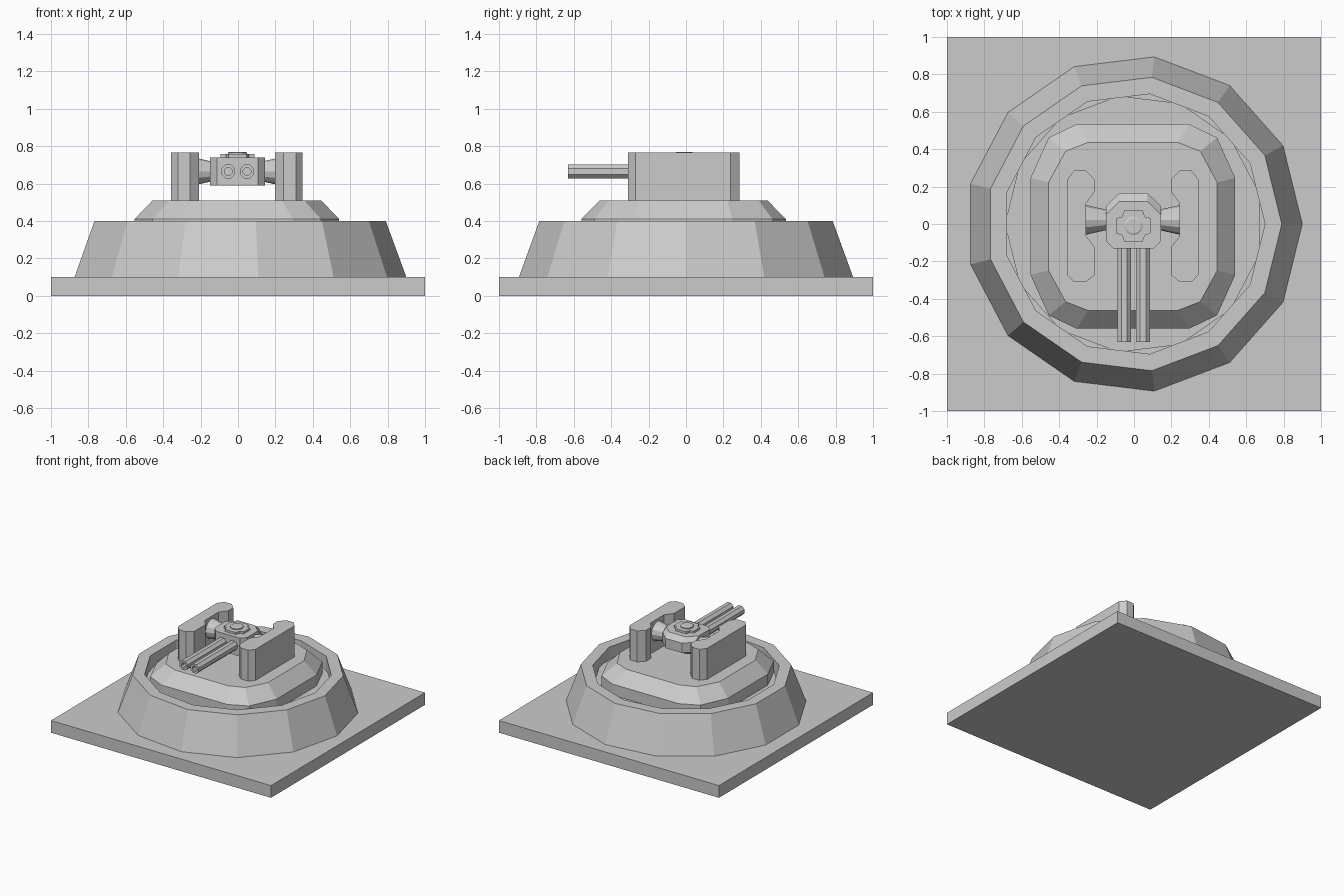
import bpy, bmesh
from math import cos, sin, pi

if "Cube" in bpy.data.objects:
    bpy.data.objects.remove(bpy.data.objects["Cube"])


def make(name, verts, faces):
    me = bpy.data.meshes.new(name)
    me.from_pydata(verts, [], faces)
    bm = bmesh.new()
    bm.from_mesh(me)
    bmesh.ops.recalc_face_normals(bm, faces=bm.faces)
    bm.to_mesh(me)
    bm.free()
    ob = bpy.data.objects.new(name, me)
    bpy.context.collection.objects.link(ob)
    return ob


def loft(name, rings, closed=False):
    """Skin equal-length rings of points; cap the ends unless the loop is closed."""
    n, m = len(rings[0]), len(rings)
    verts = [p for r in rings for p in r]
    faces = []
    for k in range(m if closed else m - 1):
        a, b = k * n, ((k + 1) % m) * n
        faces += [(a + i, a + (i + 1) % n, b + (i + 1) % n, b + i) for i in range(n)]
    if not closed:
        faces += [tuple(range(n))[::-1], tuple(range((m - 1) * n, m * n))]
    return make(name, verts, faces)


def circle(r, z, n, phase=0.0, cx=0.0, cy=0.0):
    return [(cx + r * cos(2 * pi * i / n + phase), cy + r * sin(2 * pi * i / n + phase), z)
            for i in range(n)]


def flat(outline, z):
    return [(x, y, z) for x, y in outline]


def quad_mirror(pts, cx, cy):
    """Repeat one corner's points (running from +x to +y) in all four quadrants."""
    out = list(pts) + [(-x, y) for x, y in pts[::-1]]
    out += [(-x, -y) for x, y in pts] + [(x, -y) for x, y in pts[::-1]]
    return [(x + cx, y + cy) for x, y in out]


CX, CY = -0.006, -0.013

# Square ground plate
loft("base_plate", [flat([(-1, -1), (1, -1), (1, 1), (-1, 1)], z) for z in (0, 0.1)])

# Sloped 13-sided wall and the recessed floor inside it
loft("ring_wall", [circle(r, z, 13) for r, z in
                   ((0.9, 0.1), (0.79, 0.4), (0.7, 0.4), (0.7, 0.1))], closed=True)
loft("ring_floor", [circle(0.69, z, 13, pi / 13) for z in (0.1, 0.32)])

# Turntable with rounded corners and sloped edge
low = quad_mirror([(0.547, 0.26), (0.45, 0.475), (0.30, 0.547)], CX, CY)
top = quad_mirror([(0.451, 0.235), (0.36, 0.402), (0.24, 0.449)], CX, CY)
loft("turntable", [flat(low, 0.32), flat(low, 0.41), flat(top, 0.51)])

# C-shaped side supports
arm = [(0.315, 0.285), (0.25, 0.285), (0.203, 0.237), (0.203, 0.175), (0.25, 0.11),
       (0.25, -0.065), (0.203, -0.125), (0.203, -0.27), (0.25, -0.31), (0.315, -0.31),
       (0.352, -0.27), (0.352, 0.237)]
for side, s in (("left", -1), ("right", 1)):
    loft(side + "_support", [flat([(s * x + CX, y) for x, y in arm], z) for z in (0.5, 0.765)])

# Tapered pivots between supports and gun body
for side, s in (("left", -1), ("right", 1)):
    loft(side + "_pivot", [[(s * x + CX, 0.022 + r * sin(2 * pi * i / 12), 0.665 + r * cos(2 * pi * i / 12))
                            for i in range(12)] for x, r in ((0.12, 0.05), (0.255, 0.08))])

# Gun body, chamfered in plan with a rounded back
def body(back):
    pts = [(0.11, -0.13), (0.148, -0.09), (0.148, back - 0.07), (0.075, back)]
    return [(x - 0.003, y) for x, y in pts + [(-x, y) for x, y in pts[::-1]]]


loft("gun_body", [flat(body(b), z) for b, z in
                  ((0.10, 0.59), (0.165, 0.625), (0.165, 0.705), (0.12, 0.74))])

# Hatch: notched plate and round knob
hatch = quad_mirror([(0.09, 0.042), (0.062, 0.048), (0.048, 0.085)], -0.003, -0.01)
loft("hatch_plate", [flat(hatch, z) for z in (0.73, 0.757)])
loft("hatch_knob", [circle(r, z, 12, 0, -0.003, -0.01) for r, z in
                    ((0.05, 0.75), (0.05, 0.765), (0.04, 0.77))])

# Twin octagonal barrels with hollow muzzles
for side, x in (("left", -0.052), ("right", 0.048)):
    loft(side + "_barrel", [[(x + r * cos(pi * (i + 0.5) / 4), y, 0.665 + r * sin(pi * (i + 0.5) / 4))
                             for i in range(8)] for y, r in
                            ((-0.08, 0.04), (-0.632, 0.04), (-0.632, 0.022), (-0.56, 0.022))])
